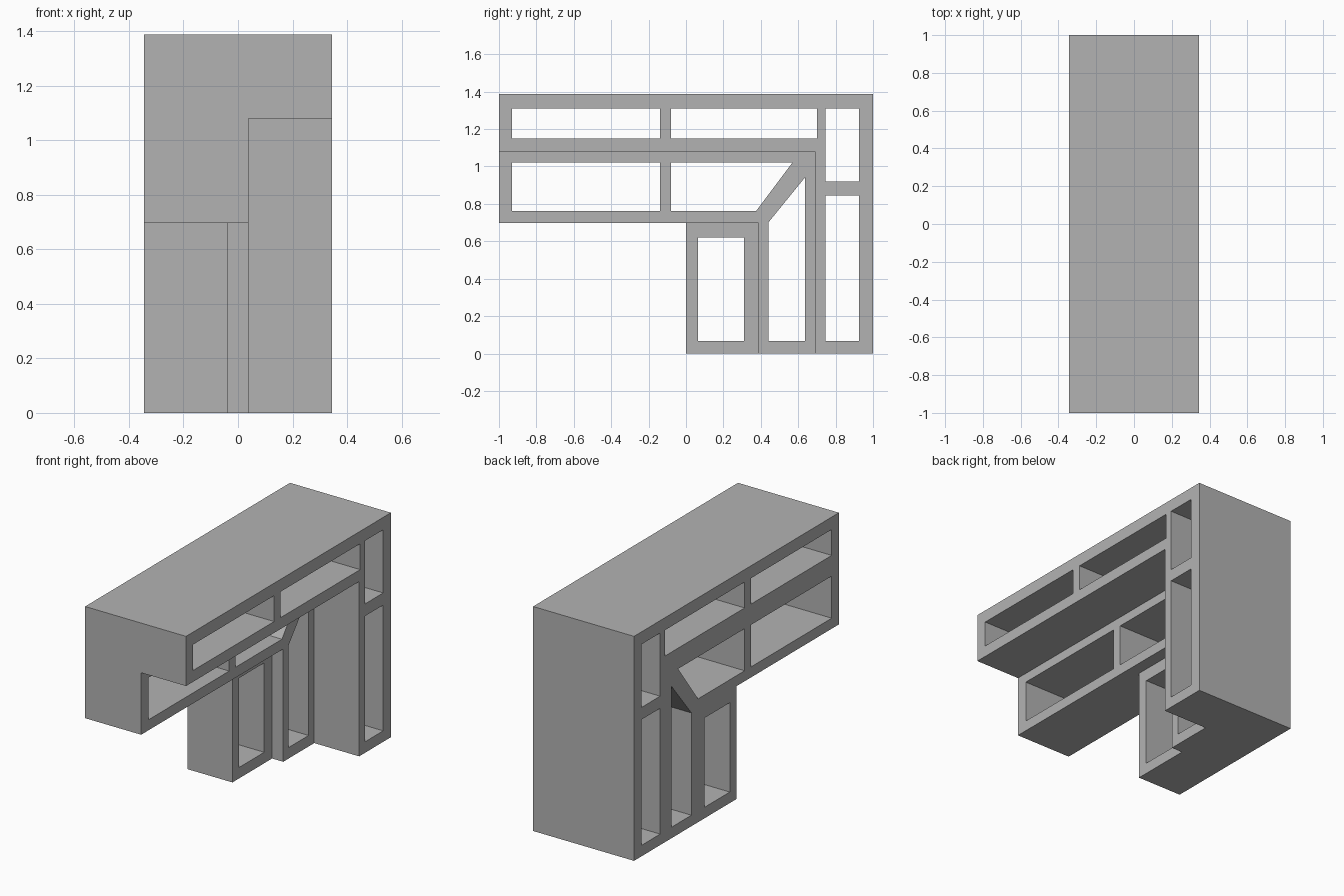
import bpy
import bmesh

old = bpy.data.objects.get("Cube")
if old:
    bpy.data.objects.remove(old, do_unlink=True)

grey = bpy.data.materials.new("plain grey")
grey.use_nodes = True
colour = (0.45, 0.45, 0.45, 1)
grey.diffuse_color = colour
grey.node_tree.nodes["Principled BSDF"].inputs["Base Color"].default_value = colour


def prism(name, profile, x0, x1):
    """Extrude a (y, z) profile along x."""
    bm = bmesh.new()
    face = bm.faces.new([bm.verts.new((x0, y, z)) for y, z in profile])
    ext = bmesh.ops.extrude_face_region(bm, geom=[face])
    moved = [v for v in ext["geom"] if isinstance(v, bmesh.types.BMVert)]
    bmesh.ops.translate(bm, verts=moved, vec=(x1 - x0, 0, 0))
    bmesh.ops.recalc_face_normals(bm, faces=bm.faces)
    mesh = bpy.data.meshes.new(name)
    bm.to_mesh(mesh)
    bm.free()
    obj = bpy.data.objects.new(name, mesh)
    bpy.context.collection.objects.link(obj)
    mesh.materials.append(grey)
    return obj


def rect(y0, y1, z0, z1):
    return [(y0, z0), (y1, z0), (y1, z1), (y0, z1)]


def arm(y0, y1, z0, z1):
    """Upside-down L: a post from y0 to y1 with a beam running to the front."""
    return [(y0, 0), (y1, 0), (y1, z1), (-1, z1), (-1, z0), (y0, z0)]


def combine(base, tool, operation):
    mod = base.modifiers.new(tool.name, 'BOOLEAN')
    mod.operation = operation
    mod.solver = 'EXACT'
    mod.object = tool
    bpy.context.view_layer.objects.active = base
    bpy.ops.object.modifier_apply(modifier=mod.name)
    bpy.data.objects.remove(tool, do_unlink=True)


# Three nested layers, stepped on the left side and flush on the right
SIDE, STEP = 0.345, 0.038
body = prism("stepped_frame", arm(0.69, 1, 1.08, 1.387), -SIDE, SIDE)
combine(body, prism("middle_arm", arm(0.387, 0.69, 0.697, 1.08), -SIDE, STEP), 'UNION')
combine(body, prism("inner_post", rect(0, 0.387, 0, 0.697), -SIDE, -STEP), 'UNION')

# Openings that pass right through
openings = [
    rect(-0.93, -0.14, 1.15, 1.31),
    rect(-0.08, 0.70, 1.15, 1.31),
    rect(0.745, 0.925, 0.92, 1.31),
    rect(0.745, 0.925, 0.068, 0.845),
    rect(-0.93, -0.14, 0.762, 1.022),
    [(-0.08, 0.762), (0.375, 0.762), (0.57, 1.022), (-0.08, 1.022)],
    [(0.44, 0.068), (0.635, 0.068), (0.635, 0.94), (0.44, 0.70)],
    rect(0.065, 0.31, 0.068, 0.62),
]
for i, profile in enumerate(openings):
    combine(body, prism(f"opening_{i}", profile, -1, 1), 'DIFFERENCE')
